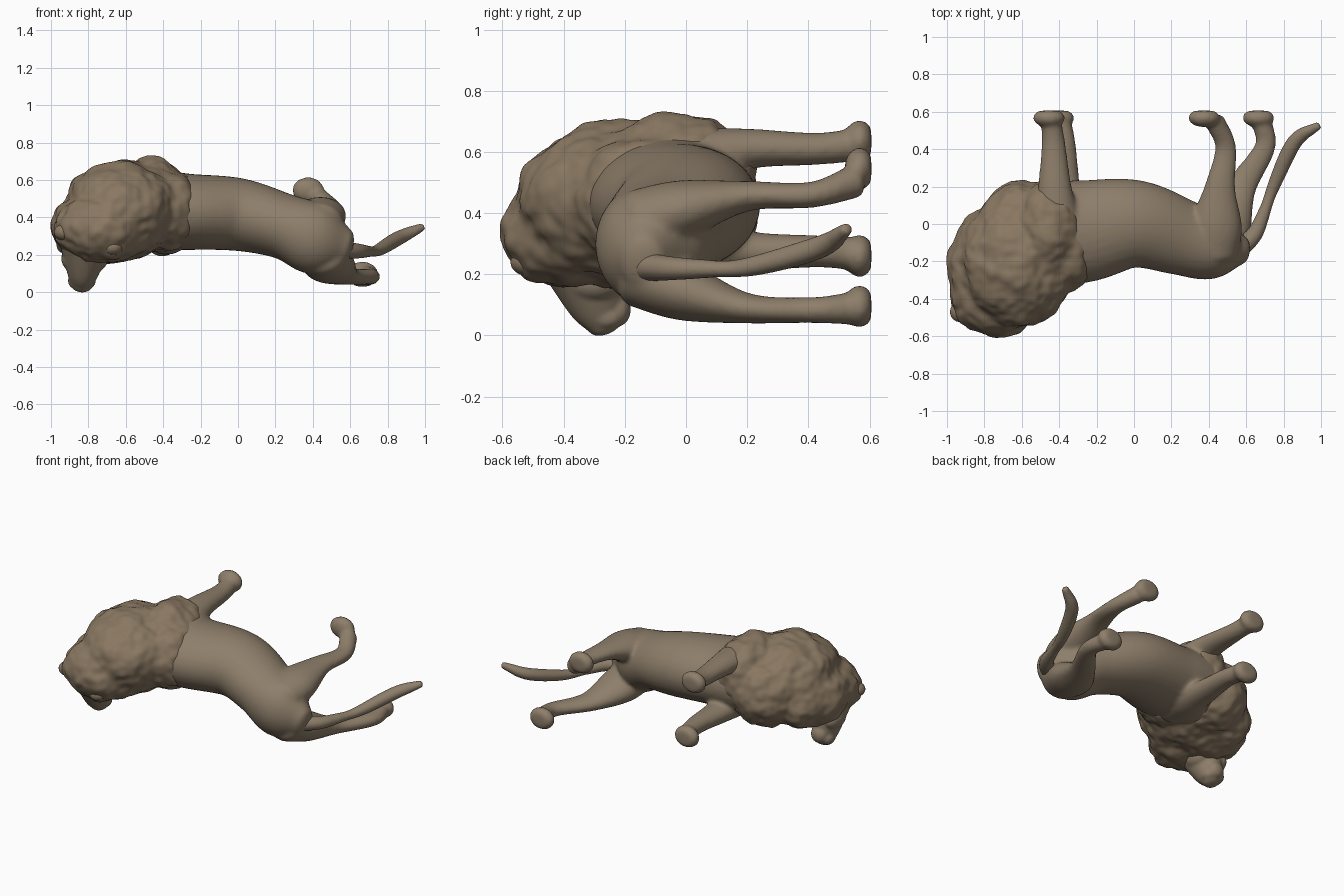
import bpy, bmesh, math
from mathutils import Vector, Matrix

if "Cube" in bpy.data.objects:
    bpy.data.objects.remove(bpy.data.objects["Cube"])


def material(name, rgb):
    m = bpy.data.materials.new(name)
    m.diffuse_color = (*rgb, 1)
    m.use_nodes = True
    m.node_tree.nodes["Principled BSDF"].inputs["Base Color"].default_value = m.diffuse_color
    return m


FUR = material("tan_fur", (0.27, 0.21, 0.145))
MANE = material("mane_fur", (0.25, 0.185, 0.12))


def spline(p, steps=8):
    """Catmull-Rom samples through (x, y, z, a, b) points."""
    p = [Vector(q) for q in p]
    p = [2 * p[0] - p[1]] + p + [2 * p[-1] - p[-2]]
    out = []
    for p0, p1, p2, p3 in zip(p, p[1:], p[2:], p[3:]):
        for s in range(steps):
            t = s / steps
            out.append(0.5 * (2 * p1 + (p2 - p0) * t
                              + (2 * p0 - 5 * p1 + 4 * p2 - p3) * t ** 2
                              + (3 * p1 - p0 - 3 * p2 + p3) * t ** 3))
    return out + [p[-2]]


def tube(bm, points, ref, sides=24):
    """Domed elliptical tube; radius a lies along ref, b across it."""
    pts = spline(points)
    c = [Vector(q[:3]) for q in pts]
    ref = Vector(ref)
    rings = []
    for i, q in enumerate(pts):
        t = (c[min(i + 1, len(c) - 1)] - c[max(i - 1, 0)]).normalized()
        n = (ref - t * t.dot(ref)).normalized()
        rings.append((c[i], t, n, t.cross(n), q[3], q[4]))

    def dome(ring, sign):
        o, t, n, b, ra, rb = ring
        h = sign * min(ra, rb) / 2
        return [(o + t * h * math.sin(g), t, n, b, ra * math.cos(g), rb * math.cos(g))
                for g in (0.5, 1.0, 1.5)]

    loops = []
    for o, t, n, b, ra, rb in dome(rings[0], -1)[::-1] + rings + dome(rings[-1], 1):
        angles = [k * math.tau / sides for k in range(sides)]
        loops.append([bm.verts.new(o + n * ra * math.cos(g) + b * rb * math.sin(g))
                      for g in angles])
    for l0, l1 in zip(loops, loops[1:]):
        for k in range(sides):
            j = (k + 1) % sides
            bm.faces.new((l0[k], l0[j], l1[j], l1[k]))
    bm.faces.new(loops[0][::-1])
    bm.faces.new(loops[-1])


def blob(bm, centre, radii, max_y=9):
    """Ellipsoid, optionally cut flat at max_y for a sole."""
    mat = Matrix.Translation(centre) @ Matrix.Diagonal((*radii, 1))
    made = bmesh.ops.create_uvsphere(bm, u_segments=28, v_segments=18, radius=1, matrix=mat)
    for v in made["verts"]:
        v.co.y = min(v.co.y, max_y)


def finish(bm, name, mat, voxel=0.012, smooth=6, bump=()):
    """Fuse the overlapping pieces into one smooth skin."""
    bmesh.ops.recalc_face_normals(bm, faces=bm.faces)
    me = bpy.data.meshes.new(name)
    bm.to_mesh(me)
    bm.free()
    me.materials.append(mat)
    ob = bpy.data.objects.new(name, me)
    bpy.context.collection.objects.link(ob)
    r = ob.modifiers.new("fuse", 'REMESH')
    r.mode = 'VOXEL'
    r.voxel_size = voxel
    r.use_smooth_shade = True
    s = ob.modifiers.new("soften", 'SMOOTH')
    s.factor = 0.5
    s.iterations = smooth
    for size in bump:
        tex = bpy.data.textures.new(name + "_locks", 'CLOUDS')
        tex.noise_scale = size
        tex.noise_depth = 0
        d = ob.modifiers.new("locks", 'DISPLACE')
        d.texture = tex
        d.strength = size / 4
        d.mid_level = 0.5


def leg(bm, profile, top, ankle, paw):
    """Leg from (x, z) top to ankle; profile rows: y, x blend, z blend, radii."""
    path = [(top[0] + (ankle[0] - top[0]) * u, y, top[1] + (ankle[1] - top[1]) * w, a, b)
            for y, u, w, a, b in profile]
    toe = [(p + q) / 2 for p, q in zip(ankle, paw)]
    path.append((toe[0], 0.55, toe[1], 0.054, 0.055))
    tube(bm, path, (1, 0, 0))
    blob(bm, (paw[0], 0.567, paw[1]), (0.086, 0.05, 0.07), 0.606)


# Torso lying on its side, chest to rump
bm = bmesh.new()
tube(bm, [(-0.5, -0.05, 0.44, 0.27, 0.23), (-0.28, -0.04, 0.43, 0.275, 0.205),
          (0, 0, 0.415, 0.237, 0.195), (0.25, -0.07, 0.35, 0.205, 0.175),
          (0.43, -0.125, 0.28, 0.175, 0.19), (0.575, -0.14, 0.24, 0.08, 0.1)], (0, 1, 0), 32)

# Legs reaching toward +y, sharing one hind and one front profile
HIND = [(-0.15, 0, 0, 0.13, 0.11), (0, 0.17, 0.5, 0.138, 0.095), (0.2, 0.5, 0.95, 0.082, 0.05),
        (0.41, 1, 1, 0.056, 0.043)]
FRONT = [(-0.1, 0, 0, 0.14, 0.13), (0.05, 0.5, 0.65, 0.12, 0.1), (0.2, 0.8, 1, 0.09, 0.067),
         (0.42, 1, 1, 0.064, 0.053)]
leg(bm, HIND, (0.43, 0.37), (0.49, 0.46), (0.375, 0.545))
leg(bm, HIND, (0.45, 0.2), (0.7, 0.083), (0.665, 0.095))
leg(bm, FRONT, (-0.4, 0.52), (-0.43, 0.61), (-0.455, 0.635))
leg(bm, FRONT, (-0.39, 0.34), (-0.375, 0.275), (-0.405, 0.26))
finish(bm, "body_and_legs", FUR, smooth=9)

# Tail growing out of the rump, swelling into a tuft
bm = bmesh.new()
path = spline([(0.54, -0.15, 0.225), (0.64, -0.06, 0.22), (0.695, 0.06, 0.218),
               (0.75, 0.21, 0.225), (0.86, 0.44, 0.29), (0.985, 0.525, 0.348)], 3)
rows = []
for i, p in enumerate(path):
    t = i / (len(path) - 1)
    r = 0.05 - 0.03 * min(1, t * 1.6) + 0.018 * math.sin(math.pi * max(0, t - 0.5) * 2)
    rows.append((*p, r * 1.1, r))
tube(bm, rows, (1, 0, 0), 16)
finish(bm, "tail", FUR, 0.009, 2)

# Mane: overlapping masses over neck, shoulders and crown
bm = bmesh.new()
blob(bm, (-0.62, -0.2, 0.44), (0.31, 0.355, 0.265))
blob(bm, (-0.74, -0.22, 0.35), (0.26, 0.32, 0.2))
blob(bm, (-0.46, -0.03, 0.5), (0.19, 0.265, 0.23))
blob(bm, (-0.6, 0.02, 0.41), (0.22, 0.21, 0.22))
blob(bm, (-0.73, -0.38, 0.34), (0.255, 0.225, 0.19))
blob(bm, (-0.4, -0.12, 0.44), (0.21, 0.255, 0.22))
finish(bm, "mane", MANE, 0.012, 16, (0.11, 0.05))

# Head turned toward the ground: skull to muzzle, paired cheeks, nose
bm = bmesh.new()
tube(bm, [(-0.815, -0.34, 0.25, 0.14, 0.14), (-0.83, -0.29, 0.1, 0.085, 0.095),
          (-0.838, -0.265, 0.03, 0.055, 0.055)], (1, 0, 0))
for side in (-1, 1):
    blob(bm, (-0.835 + 0.033 * side, -0.26, 0.06), (0.042, 0.055, 0.042))
    blob(bm, (-0.82 + 0.07 * side, -0.3, 0.18), (0.055, 0.09, 0.065))
blob(bm, (-0.838, -0.29, 0.026), (0.03, 0.028, 0.026))
blob(bm, (-0.83, -0.22, 0.085), (0.055, 0.04, 0.055))
finish(bm, "head", FUR, 0.008, 8)

# Ears poking out of the mane
for name, centre in (("left_ear", (-0.93, -0.47, 0.32)), ("right_ear", (-0.67, -0.52, 0.24))):
    bm = bmesh.new()
    blob(bm, centre, (0.055, 0.055, 0.045))
    finish(bm, name, MANE, 0.008, 3)
